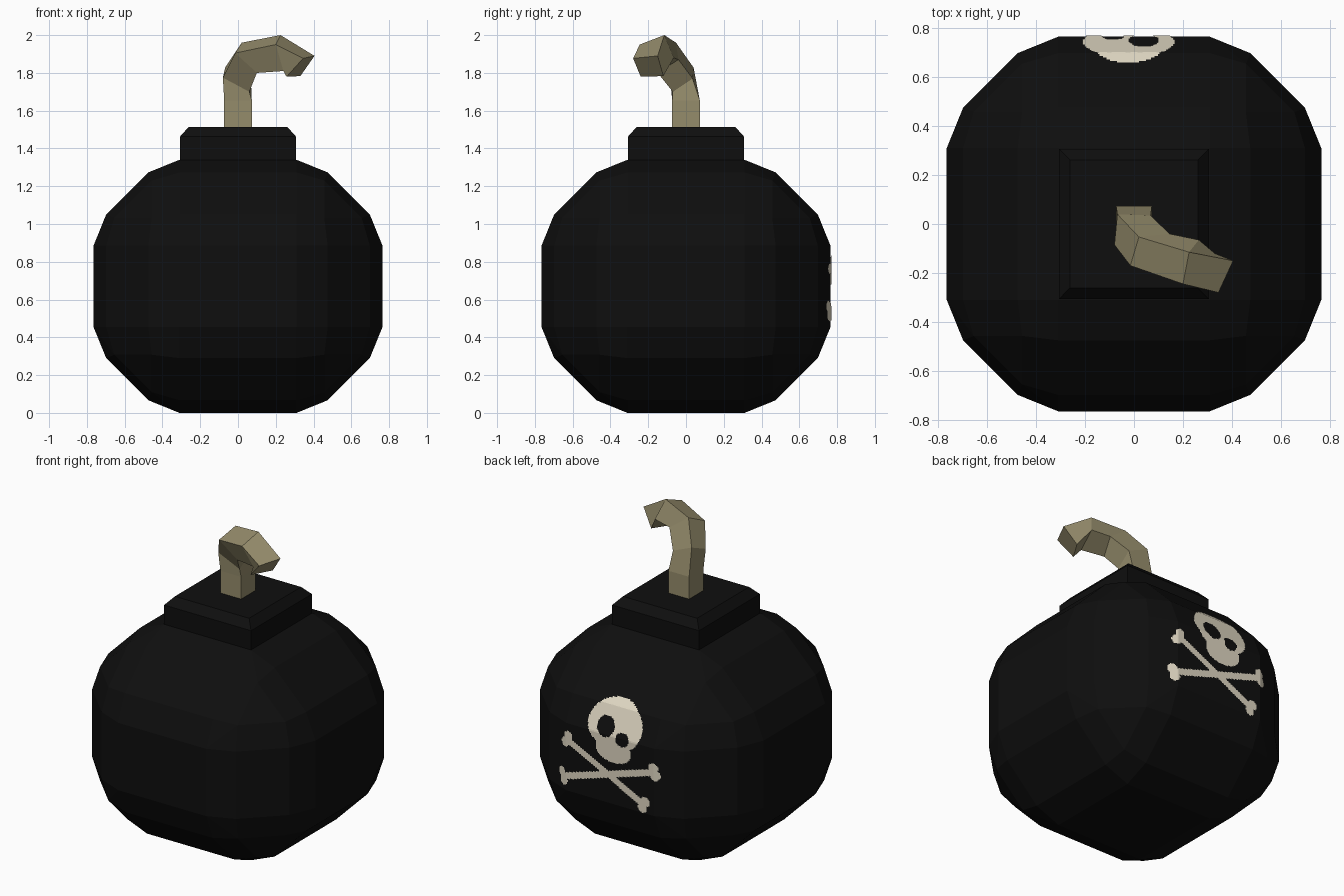
import bpy, bmesh, math
from itertools import permutations, product
from mathutils import Vector
from mathutils.bvhtree import BVHTree

if "Cube" in bpy.data.objects:
    bpy.data.objects.remove(bpy.data.objects["Cube"])


def material(name, rgb):
    m = bpy.data.materials.new(name)
    m.diffuse_color = (*rgb, 1)
    m.use_nodes = True
    m.node_tree.nodes["Principled BSDF"].inputs["Base Color"].default_value = m.diffuse_color
    return m


black = material("matte_black", (0.0045, 0.0045, 0.0045))
rope = material("rope_tan", (0.30, 0.262, 0.148))
bone = material("bone_white", (0.74, 0.68, 0.54))


def add_object(name, bm, mat):
    mesh = bpy.data.meshes.new(name)
    bm.to_mesh(mesh)
    mesh.materials.append(mat)
    ob = bpy.data.objects.new(name, mesh)
    bpy.context.collection.objects.link(ob)
    return ob


# Body: box core with faceted rounded edges and corners
CENTRE = Vector((0, 0, 0.67))
CORE = (0.31, 0.31, 0.215)
offsets = set()
for profile in [(0, 0, 0.455), (0, 0.165, 0.388), (0.147, 0.147, 0.345)]:
    offsets.update(permutations(profile))
bm = bmesh.new()
for off in offsets:
    for signs in product((-1, 1), repeat=3):
        bm.verts.new(CENTRE + Vector([s * (c + o) for s, c, o in zip(signs, CORE, off)]))
bmesh.ops.convex_hull(bm, input=bm.verts)
bmesh.ops.dissolve_limit(bm, angle_limit=math.radians(1), verts=bm.verts, edges=bm.edges)
bmesh.ops.recalc_face_normals(bm, faces=bm.faces)
body_tree = BVHTree.FromBMesh(bm)
add_object("bomb_body", bm, black)


# Loft four-sided rings into a closed tube
def loft(name, rings, mat):
    bm = bmesh.new()
    loops = [[bm.verts.new(p) for p in ring] for ring in rings]
    for a, b in zip(loops, loops[1:]):
        for i in range(4):
            j = (i + 1) % 4
            bm.faces.new((a[i], a[j], b[j], b[i]))
    bm.faces.new(loops[0])
    bm.faces.new(loops[-1])
    bmesh.ops.recalc_face_normals(bm, faces=bm.faces)
    return add_object(name, bm, mat)


def square(r, z):
    return [(-r, -r, z), (-r, r, z), (r, r, z), (r, -r, z)]


# Neck cap with chamfered top
loft("neck_cap", [square(0.307, 1.30), square(0.307, 1.463), square(0.262, 1.513)], black)

# Bent fuse
loft("fuse", [
    square(0.073, 1.50),
    square(0.073, 1.655),
    [(-0.08, -0.085, 1.775), (-0.068, 0.04, 1.828), (0.068, 0.035, 1.77), (0.06, -0.07, 1.70)],
    [(-0.015, -0.17, 1.905), (0.02, -0.053, 1.96), (0.145, -0.04, 1.87), (0.10, -0.15, 1.80)],
    [(0.20, -0.245, 1.95), (0.225, -0.115, 2.0), (0.265, -0.065, 1.88), (0.24, -0.19, 1.81)],
    [(0.345, -0.28, 1.877), (0.405, -0.15, 1.89), (0.33, -0.12, 1.783), (0.257, -0.24, 1.78)],
], rope)


# Painted emblem on the back, as 2D shapes in x and z
def ellipse(x, z, cx, cz, rx, rz):
    return ((x - cx) / rx) ** 2 + ((z - cz) / rz) ** 2 < 1


def in_bone(x, z, start, end):
    p, a, b = Vector((x, z)), Vector(start), Vector(end)
    axis = (b - a).normalized()
    side = Vector((-axis.y, axis.x))
    t = (p - a).dot(axis)
    if 0 < t < (b - a).length and abs((p - a).dot(side)) < 0.021:
        return True
    return any((p - e - side * s).length < 0.031 for e in (a, b) for s in (-0.024, 0.024))


def in_skull(x, z):
    if ellipse(x, z, 0.04, 0.93, 0.06, 0.06) or ellipse(x, z, -0.085, 0.878, 0.046, 0.042):
        return False
    return ellipse(x, z, -0.022, 0.945, 0.188, 0.148) or ellipse(x, z, -0.025, 0.80, 0.125, 0.08)


def in_emblem(x, z):
    return (in_skull(x, z)
            or in_bone(x, z, (0.305, 0.785), (-0.24, 0.51))
            or in_bone(x, z, (0.335, 0.54), (-0.31, 0.735)))


# Drape small cells of the emblem over the back facets
STEP = 0.007
bm = bmesh.new()
grid = {}


def grid_vert(i, j):
    if (i, j) not in grid:
        hit = body_tree.ray_cast(Vector((i * STEP, 3, j * STEP)), Vector((0, -1, 0)))
        grid[i, j] = bm.verts.new(hit[0] + hit[1] * 0.004)
    return grid[i, j]


for i in range(-60, 60):
    for j in range(60, 165):
        if in_emblem((i + 0.5) * STEP, (j + 0.5) * STEP):
            bm.faces.new([grid_vert(*c) for c in ((i, j), (i, j + 1), (i + 1, j + 1), (i + 1, j))])
add_object("skull_and_bones_emblem", bm, bone)
